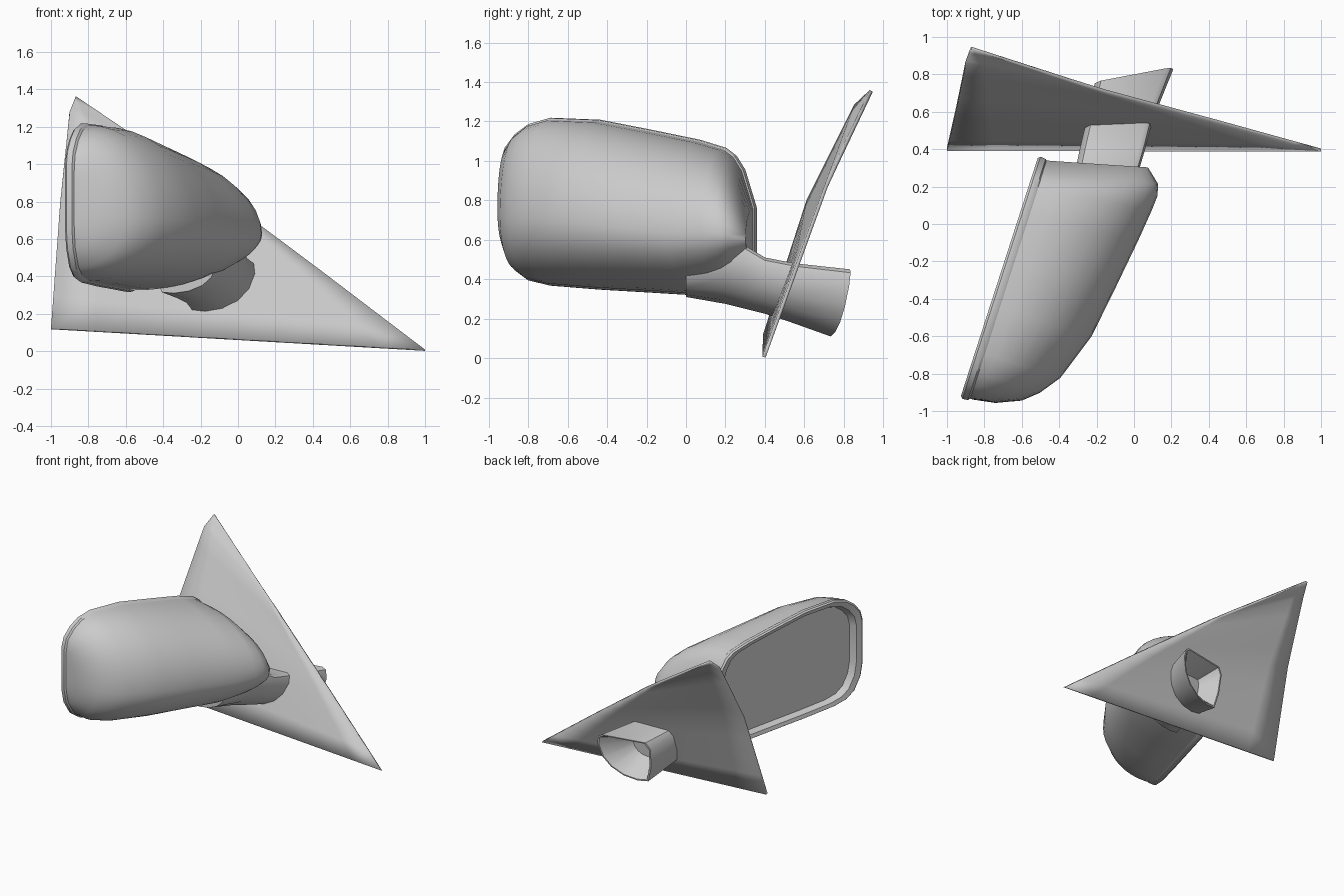
import bpy, bmesh, math
from mathutils import Vector

if "Cube" in bpy.data.objects:
    bpy.data.objects.remove(bpy.data.objects["Cube"])

grey = bpy.data.materials.new("grey plastic")
grey.use_nodes = True
grey.diffuse_color = (0.6, 0.6, 0.6, 1)
grey.node_tree.nodes["Principled BSDF"].inputs["Base Color"].default_value = (0.6, 0.6, 0.6, 1)


def loft(name, rings, closed=True, cap_start=False, cap_end=False, angle=35):
    """Skin a list of point rings into one smooth object."""
    bm = bmesh.new()
    rows = [[bm.verts.new(p) for p in ring] for ring in rings]
    n = len(rows[0])
    for a, b in zip(rows, rows[1:]):
        for i in range(n if closed else n - 1):
            j = (i + 1) % n
            bm.faces.new((a[i], a[j], b[j], b[i]))
    if cap_start:
        bm.faces.new(rows[0])
    if cap_end:
        bm.faces.new(rows[-1])
    bmesh.ops.remove_doubles(bm, verts=bm.verts, dist=0.0005)
    bmesh.ops.recalc_face_normals(bm, faces=bm.faces)
    mesh = bpy.data.meshes.new(name)
    bm.to_mesh(mesh)
    bm.free()
    obj = bpy.data.objects.new(name, mesh)
    bpy.context.collection.objects.link(obj)
    mesh.materials.append(grey)
    bpy.ops.object.select_all(action="DESELECT")
    obj.select_set(True)
    bpy.context.view_layer.objects.active = obj
    bpy.ops.object.shade_smooth_by_angle(angle=math.radians(angle))
    return obj


# Frame of the glass: u runs along the opening, w goes into the housing
ORIGIN = Vector((-0.48, 0.34, 0))
ALONG = Vector((0.307, 0.951, 0))
INWARD = Vector((0.951, -0.307, 0))


def place(u, w, z):
    return ORIGIN + ALONG * u + INWARD * w + Vector((0, 0, z))


# Housing stations: u, top, bottom, depth
stations = [
    (-1.335, 0.98, 0.66, 0.03), (-1.315, 1.06, 0.55, 0.15), (-1.26, 1.13, 0.45, 0.28),
    (-1.19, 1.18, 0.40, 0.36), (-1.08, 1.21, 0.375, 0.44), (-0.82, 1.20, 0.355, 0.53),
    (-0.55, 1.15, 0.34, 0.57), (-0.295, 1.10, 0.325, 0.61), (-0.16, 1.06, 0.35, 0.63),
    (-0.105, 1.02, 0.375, 0.635), (-0.06, 0.95, 0.41, 0.62), (0.0, 0.76, 0.50, 0.54),
]


def housing_section(u, top, bottom, depth, steps=20):
    ridge = bottom + 0.4 * (top - bottom)
    lean = 0.25 * max(0, (u + 0.6) / 0.6) ** 2
    ring = []
    for i in range(steps + 1):
        t = math.pi * (i / steps - 0.5)
        w = depth * max(0, math.cos(t)) ** 0.95
        z = ridge + math.sin(t) * (top - ridge if t > 0 else ridge - bottom)
        ring.append(place(u + lean * w, w, z))
    return ring


loft("housing", [housing_section(*s) for s in stations], closed=False,
     cap_start=True, cap_end=True, angle=50)

# Rim around the opening and the recessed glass
outline = [(s[0], s[1]) for s in stations] + [(s[0], s[2]) for s in reversed(stations)]


def outline_ring(scale, w):
    cu, cz = -0.65, 0.76
    return [place(cu + (u - cu) * scale, w, cz + (z - cz) * scale) for u, z in outline]


loft("rim", [outline_ring(s, w) for s, w in (
    (0.99, 0.02), (1.015, 0.005), (1.02, -0.025), (1.0, -0.037), (0.93, -0.03), (0.89, 0.02))])
loft("mirror_glass", [outline_ring(0.9, 0.018)], cap_start=True)

# Triangular mounting plate, slightly bowed
left_edge = [(-1, 0.40, 0.12), (-0.95, 0.62, 0.80), (-0.9, 0.86, 1.28), (-0.87, 0.94, 1.355)]
long_edge = [(1, 0.395, 0.005), (0.44, 0.55, 0.43), (-0.15, 0.71, 0.87), (-0.865, 0.94, 1.355)]


def along_edge(points, t):
    k = min(int(t * 3), 2)
    return Vector(points[k]).lerp(Vector(points[k + 1]), t * 3 - k)


plate_rows = []
for r in range(13):
    a, b = along_edge(left_edge, r / 12), along_edge(long_edge, r / 12)
    plate_rows.append([a.lerp(b, c / 8) for c in range(9)])
plate = loft("mounting_plate", plate_rows, closed=False)
thick = plate.modifiers.new("thickness", "SOLIDIFY")
thick.thickness = 0.018
thick.offset = 0

# Stalk: flat top, sharp lower corner on one side, rounded on the other
stalk_shape = [(0.08, 1), (0, 0.85), (0.02, 0.4), (0.1, 0.03), (0.3, 0), (0.55, 0.06),
               (0.78, 0.22), (0.93, 0.45), (1, 0.75), (0.97, 0.95), (0.9, 1)]


def stalk_ring(y, x0, x1, z0, z1, skew=0.0, shrink=1.0):
    ring = []
    for a, b in stalk_shape:
        a, b = 0.5 + (a - 0.5) * shrink, 0.55 + (b - 0.55) * shrink
        x, z = x0 + (x1 - x0) * a, z0 + (z1 - z0) * b
        ring.append((x, y + skew * (0.19 * x + 0.15 * (z - 0.45)), z))
    return ring


end = (-0.21, 0.21, 0.11, 0.45, 1)
loft("stalk", [
    stalk_ring(0.0, -0.44, -0.12, 0.31, 0.5),
    stalk_ring(0.2, -0.36, -0.02, 0.275, 0.58),
    stalk_ring(0.3, -0.31, 0.03, 0.25, 0.57),
    stalk_ring(0.4, -0.29, 0.06, 0.225, 0.51),
    stalk_ring(0.55, -0.26, 0.10, 0.185, 0.48, 0.4),
    stalk_ring(0.8, *end),
    stalk_ring(0.8, *end, shrink=0.94),
    stalk_ring(0.62, -0.2, 0.12, 0.17, 0.45, 0.6, 0.5),
], cap_start=True, cap_end=True)
